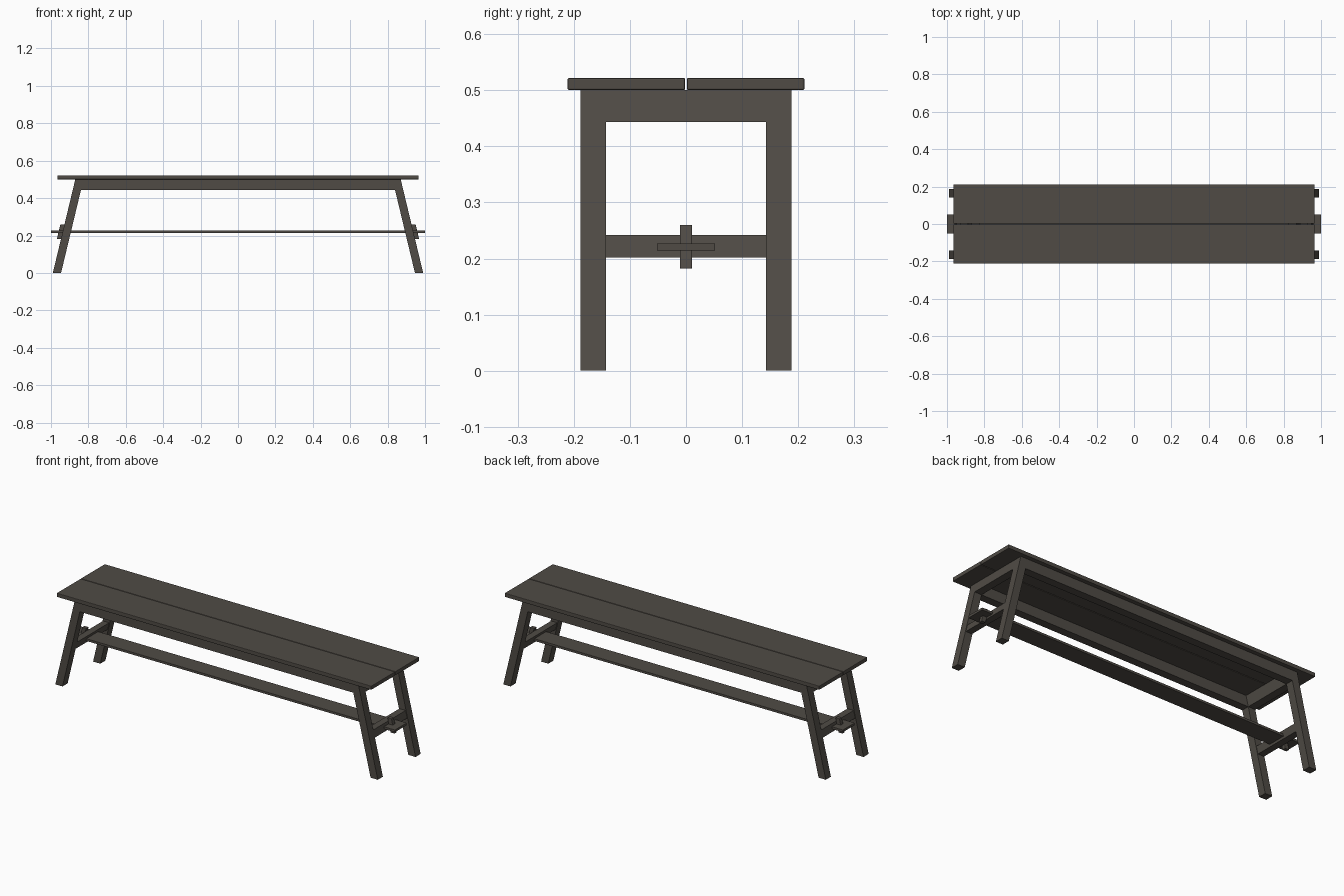
import bpy, bmesh

if "Cube" in bpy.data.objects:
    bpy.data.objects.remove(bpy.data.objects["Cube"])

wood = bpy.data.materials.new("dark brown wood")
wood.diffuse_color = (0.08, 0.071, 0.06, 1)
wood.use_nodes = True
wood.node_tree.nodes["Principled BSDF"].inputs["Base Color"].default_value = wood.diffuse_color

SLOPE = 0.24          # leg splay: x shift per unit of height
LEG_OUT, LEG_IN = 0.99, 0.946
Y_IN, Y_OUT = 0.143, 0.188


def prism(name, profile, y0, y1, bevel=0.0):
    """Extrude a closed x-z profile from y0 to y1."""
    bm = bmesh.new()
    face = bm.faces.new([bm.verts.new((x, y0, z)) for x, z in profile])
    ext = bmesh.ops.extrude_face_region(bm, geom=[face])
    verts = [v for v in ext["geom"] if isinstance(v, bmesh.types.BMVert)]
    bmesh.ops.translate(bm, verts=verts, vec=(0, y1 - y0, 0))
    bmesh.ops.recalc_face_normals(bm, faces=bm.faces)
    me = bpy.data.meshes.new(name)
    bm.to_mesh(me)
    bm.free()
    me.materials.append(wood)
    ob = bpy.data.objects.new(name, me)
    bpy.context.collection.objects.link(ob)
    if bevel:
        mod = ob.modifiers.new("bevel", 'BEVEL')
        mod.width = bevel
        mod.segments = 2
    return ob


def slanted(side, out, inn, z0, z1):
    """Profile of a bar that follows the leg slope, on the +x or -x side."""
    pts = [(out - SLOPE * z0, z0), (out - SLOPE * z1, z1),
           (inn - SLOPE * z1, z1), (inn - SLOPE * z0, z0)]
    return [(side * x, z) for x, z in pts]


def box(x0, x1, z0, z1):
    return [(x0, z0), (x1, z0), (x1, z1), (x0, z1)]


# seat planks with a narrow gap between them
for name, y0, y1 in (("front", -0.211, -0.0015), ("back", 0.0015, 0.211)):
    prism(name + "_seat_plank", box(-0.966, 0.966, 0.5, 0.522), y0, y1, 0.003)

# long aprons, cut to meet the slanted legs
a, b = LEG_IN - SLOPE * 0.443, LEG_IN - SLOPE * 0.5
for name, s in (("front", -1), ("back", 1)):
    prism(name + "_apron", [(-a, 0.443), (a, 0.443), (b, 0.5), (-b, 0.5)],
          *sorted((s * Y_IN, s * Y_OUT)))

for end, sx in (("left", -1), ("right", 1)):
    # splayed legs
    for name, s in (("front", -1), ("back", 1)):
        prism(f"{name}_{end}_leg", slanted(sx, LEG_OUT, LEG_IN, 0, 0.5),
              *sorted((s * Y_IN, s * Y_OUT)))
    # end apron and cross rail between the legs
    prism(end + "_end_apron", slanted(sx, LEG_OUT, LEG_IN, 0.443, 0.5), -Y_IN, Y_IN)
    prism(end + "_cross_rail", slanted(sx, LEG_OUT - 0.003, LEG_IN + 0.003, 0.202, 0.242),
          -Y_IN, Y_IN)
    # wedge pin locking the stretcher
    prism(end + "_wedge", slanted(sx, LEG_OUT + 0.022, LEG_OUT - 0.003, 0.182, 0.26),
          -0.011, 0.011, 0.002)

# long flat stretcher passing through both cross rails
prism("stretcher", box(-1, 1, 0.214, 0.227), -0.052, 0.052, 0.001)
